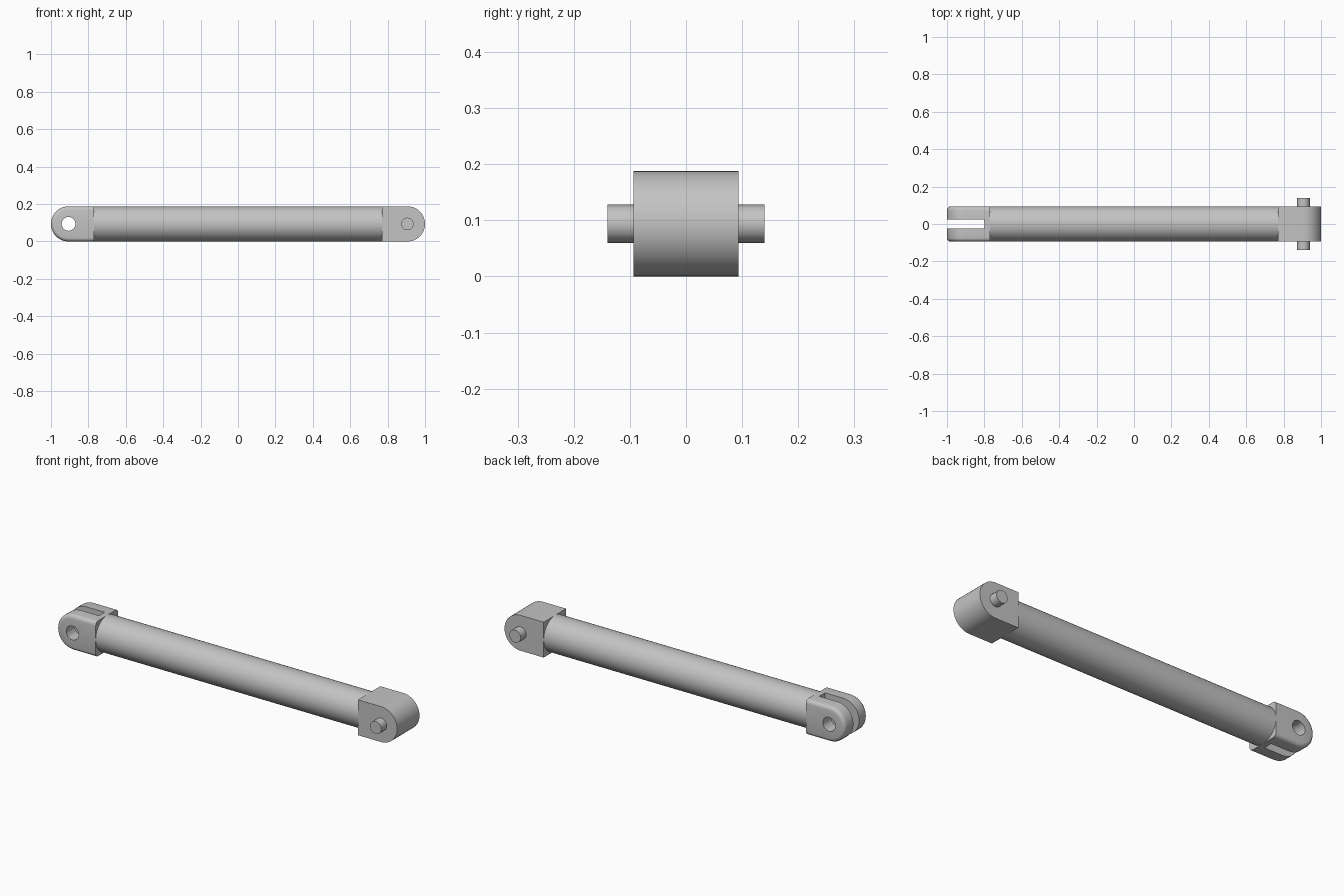
import bpy, bmesh, math
from mathutils import Matrix

cube = bpy.data.objects.get("Cube")
if cube:
    bpy.data.objects.remove(cube, do_unlink=True)

R = 0.094          # rod radius and half size of the end blocks
PIVOT = 1 - R      # distance of both pivots from the middle
BLOCK = 0.77       # where the end blocks meet the rod

steel = bpy.data.materials.new("grey steel")
steel.use_nodes = True
steel.diffuse_color = (0.55, 0.55, 0.55, 1)
steel.node_tree.nodes["Principled BSDF"].inputs["Base Color"].default_value = steel.diffuse_color


def finish(name, bm, helper=False):
    bmesh.ops.recalc_face_normals(bm, faces=bm.faces[:])
    mesh = bpy.data.meshes.new(name)
    bm.to_mesh(mesh)
    bm.free()
    mesh.materials.append(steel)
    obj = bpy.data.objects.new(name, mesh)
    bpy.context.collection.objects.link(obj)
    if helper:
        obj.hide_render = True
        obj.hide_viewport = True
    else:
        bpy.ops.object.select_all(action='DESELECT')
        obj.select_set(True)
        bpy.context.view_layer.objects.active = obj
        bpy.ops.object.shade_smooth_by_angle(angle=math.radians(35))
    return obj


def cylinder(name, axis, x, radius, length, sides, helper=False):
    bm = bmesh.new()
    turn = Matrix.Rotation(math.pi / 2, 4, 'Y' if axis == 'X' else 'X')
    bmesh.ops.create_cone(bm, cap_ends=True, segments=sides, radius1=radius,
                          radius2=radius, depth=length,
                          matrix=Matrix.Translation((x, 0, R)) @ turn)
    return finish(name, bm, helper)


def end_block(name, side, round_edge=0):
    # Half-round profile extruded across the width
    bm = bmesh.new()
    points = [(BLOCK, -R)]
    for i in range(25):
        a = -math.pi / 2 + math.pi * i / 24
        points.append((PIVOT + R * math.cos(a), R * math.sin(a)))
    points.append((BLOCK, R))
    face = bm.faces.new([bm.verts.new((side * x, -R, R + z)) for x, z in points])
    out = bmesh.ops.extrude_face_region(bm, geom=[face])
    moved = [v for v in out["geom"] if isinstance(v, bmesh.types.BMVert)]
    bmesh.ops.translate(bm, verts=moved, vec=(0, 2 * R, 0))
    bmesh.ops.recalc_face_normals(bm, faces=bm.faces[:])
    if round_edge:
        # Soften the outer rim of both cheeks, leaving the rod side square
        rim = [e for e in bm.edges
               if abs(e.verts[0].co.y - e.verts[1].co.y) < 1e-5
               and max(abs(v.co.x) for v in e.verts) > BLOCK + 0.01]
        bmesh.ops.bevel(bm, geom=rim, offset=round_edge, segments=4,
                        profile=0.5, affect='EDGES')
    return finish(name, bm)


# Rod and solid end with its cross pin
cylinder("rod", 'X', 0, R, 2 * BLOCK, 48)
end_block("pin_block", 1)
cylinder("cross_pin", 'Y', PIVOT, 0.034, 0.28, 12)

# Forked end, slotted and drilled
fork = end_block("fork", -1, 0.02)
bm = bmesh.new()
bmesh.ops.create_cube(bm, size=1, matrix=Matrix.Translation((-0.95, 0, R))
                      @ Matrix.Diagonal((0.3, 0.048, 0.4, 1)))
slot = finish("slot_cutter", bm, True)
hole = cylinder("hole_cutter", 'Y', -PIVOT, 0.037, 0.4, 24, True)
for cutter in (slot, hole):
    cut = fork.modifiers.new(cutter.name, 'BOOLEAN')
    cut.operation = 'DIFFERENCE'
    cut.solver = 'EXACT'
    cut.object = cutter

# Apply the cuts and drop the cutters
graph = bpy.context.evaluated_depsgraph_get()
result = bpy.data.meshes.new_from_object(fork.evaluated_get(graph))
fork.modifiers.clear()
fork.data = result
for cutter in (slot, hole):
    bpy.data.objects.remove(cutter, do_unlink=True)
bpy.ops.object.select_all(action='DESELECT')
fork.select_set(True)
bpy.context.view_layer.objects.active = fork
bpy.ops.object.shade_smooth_by_angle(angle=math.radians(35))
